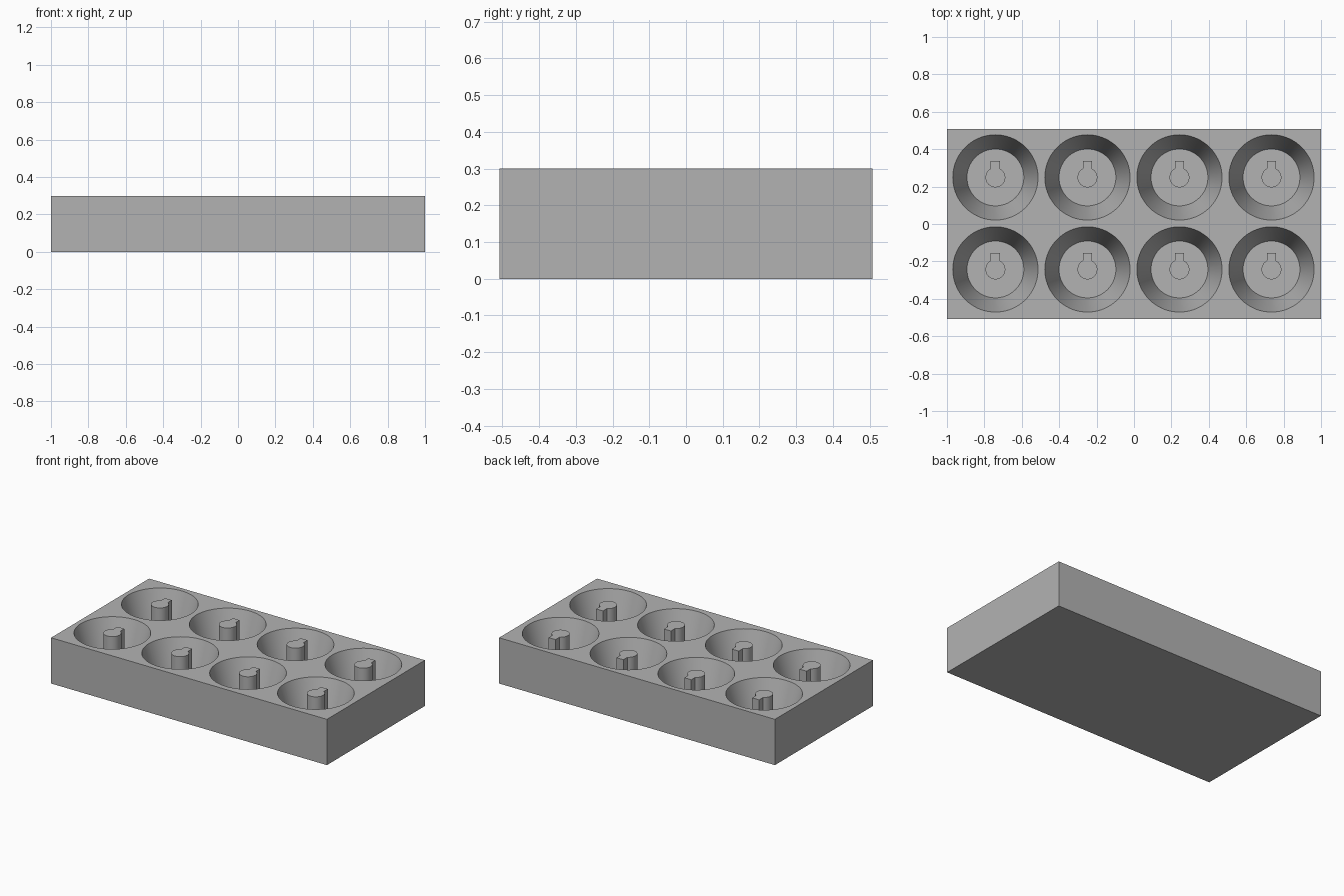
import bpy, bmesh
from math import sin, cos, pi, asin

if "Cube" in bpy.data.objects:
    bpy.data.objects.remove(bpy.data.objects["Cube"], do_unlink=True)

LENGTH, WIDTH, HEIGHT = 2.0, 1.015, 0.3
FLOOR = 0.04
PITCH = 0.492
RIM_R, BASE_R = 0.228, 0.152
POST_R, KEY_HALF, KEY_REACH = 0.053, 0.025, 0.088
CENTRES = [((i - 1.5) * PITCH - 0.003, (j - 0.5) * PITCH + 0.003)
           for i in range(4) for j in range(2)]

grey = bpy.data.materials.new("plain grey")
grey.use_nodes = True
grey.diffuse_color = (0.45, 0.45, 0.45, 1)
grey.node_tree.nodes["Principled BSDF"].inputs["Base Color"].default_value = grey.diffuse_color


def make_object(name, bm):
    bmesh.ops.recalc_face_normals(bm, faces=bm.faces)
    mesh = bpy.data.meshes.new(name)
    bm.to_mesh(mesh)
    bm.free()
    mesh.materials.append(grey)
    obj = bpy.data.objects.new(name, mesh)
    bpy.context.collection.objects.link(obj)
    return obj


def activate(obj):
    bpy.ops.object.select_all(action='DESELECT')
    obj.select_set(True)
    bpy.context.view_layer.objects.active = obj


def smooth(obj):
    activate(obj)
    bpy.ops.object.shade_smooth_by_angle(angle=pi / 6)


# Solid block of the tray
bm = bmesh.new()
bmesh.ops.create_cube(bm, size=1)
bmesh.ops.scale(bm, vec=(LENGTH, WIDTH, HEIGHT), verts=bm.verts)
bmesh.ops.translate(bm, vec=(0, 0, HEIGHT / 2), verts=bm.verts)
tray = make_object("tray", bm)

# Tapered cup cutters, continued a little above the rim at the same slope
depth = HEIGHT - FLOOR
over = 0.05
top_r = RIM_R + (RIM_R - BASE_R) * over / depth
# keep neighbouring cutters apart above the rim
bm = bmesh.new()
for x, y in CENTRES:
    cup = bmesh.ops.create_cone(bm, cap_ends=True, segments=72, radius1=BASE_R,
                                radius2=top_r, depth=depth + over)["verts"]
    bmesh.ops.translate(bm, vec=(x, y, FLOOR + (depth + over) / 2), verts=cup)
cutter = make_object("cup_cutter", bm)
cutter.hide_render = True

cut = tray.modifiers.new("cups", 'BOOLEAN')
cut.operation = 'DIFFERENCE'
cut.solver = 'EXACT'
cut.object = cutter
activate(tray)
bpy.ops.object.modifier_apply(modifier=cut.name)
bpy.data.objects.remove(cutter, do_unlink=True)
smooth(tray)

# Keyed post: a round pin with a square tab towards the back
half = asin(KEY_HALF / POST_R)
steps = 40
profile = [(KEY_HALF, KEY_REACH), (-KEY_HALF, KEY_REACH)]
for k in range(steps + 1):
    a = pi / 2 + half + (2 * pi - 2 * half) * k / steps
    profile.append((POST_R * cos(a), POST_R * sin(a)))

for n, (x, y) in enumerate(CENTRES):
    bm = bmesh.new()
    face = bm.faces.new([bm.verts.new((x + px, y + py, FLOOR)) for px, py in profile])
    side = bmesh.ops.extrude_face_region(bm, geom=[face])["geom"]
    top = [v for v in side if isinstance(v, bmesh.types.BMVert)]
    bmesh.ops.translate(bm, vec=(0, 0, depth), verts=top)
    # the underside rests on the cup floor, so it is left open
    bmesh.ops.delete(bm, geom=[f for f in bm.faces if all(v.co.z < FLOOR + 0.001 for v in f.verts)],
                     context='FACES_ONLY')
    smooth(make_object(f"keyed_post_{n + 1}", bm))
